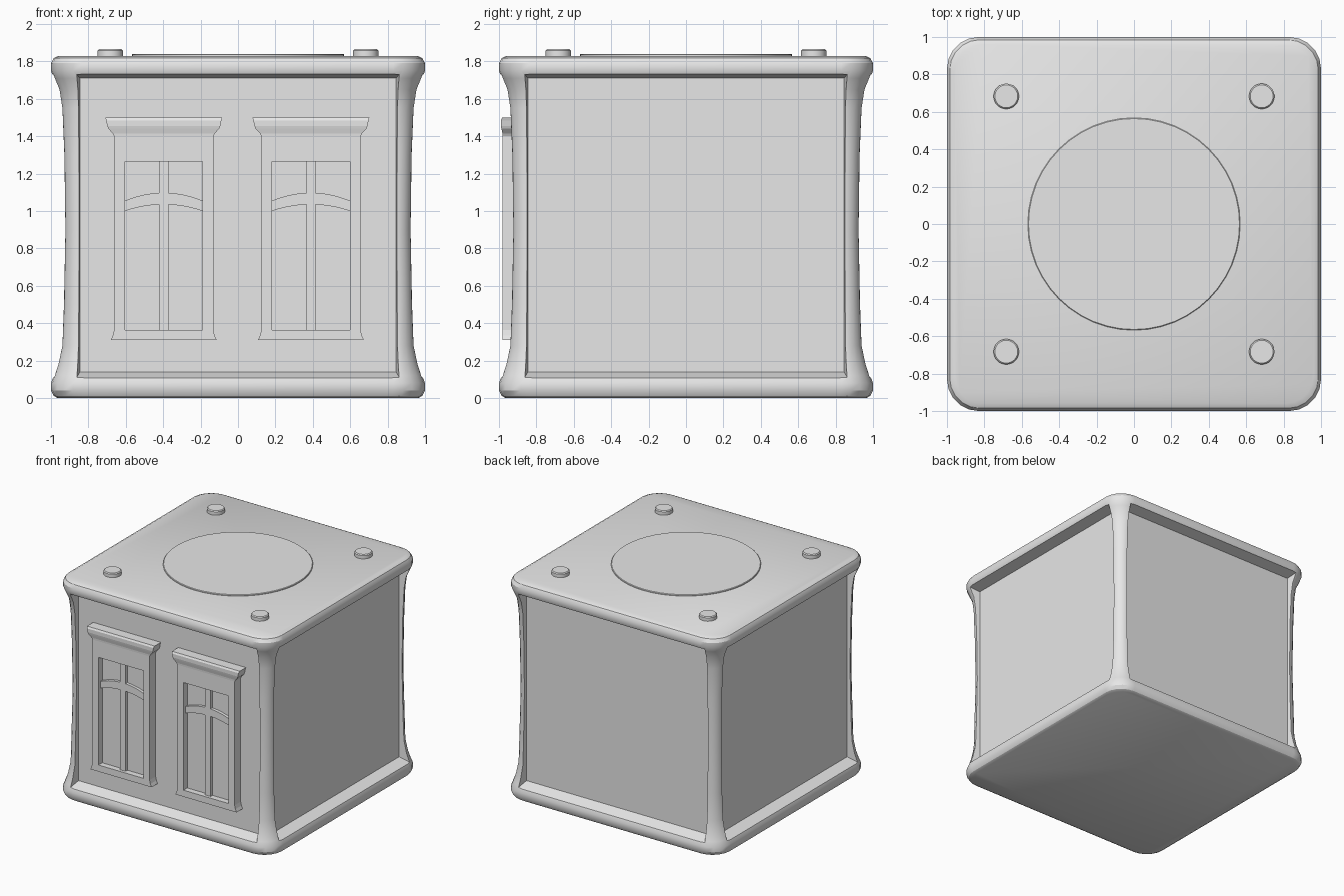
import bpy, bmesh, math

if "Cube" in bpy.data.objects:
    bpy.data.objects.remove(bpy.data.objects["Cube"])

grey = bpy.data.materials.new("light grey")
grey.diffuse_color = (0.8, 0.8, 0.8, 1)
grey.use_nodes = True
grey.node_tree.nodes["Principled BSDF"].inputs["Base Color"].default_value = grey.diffuse_color


def finish(name, bm):
    bmesh.ops.recalc_face_normals(bm, faces=bm.faces)
    me = bpy.data.meshes.new(name)
    bm.to_mesh(me)
    bm.free()
    me.materials.append(grey)
    ob = bpy.data.objects.new(name, me)
    bpy.context.collection.objects.link(ob)
    return ob


def loft(bm, rings):
    """Skin closed rings of equal length and cap both ends."""
    rows = [[bm.verts.new(p) for p in r] for r in rings]
    n = len(rows[0])
    for a, b in zip(rows, rows[1:]):
        for i in range(n):
            j = (i + 1) % n
            bm.faces.new((a[i], a[j], b[j], b[i]))
    bm.faces.new(rows[0][::-1])
    bm.faces.new(rows[-1])


def rounded_square(h, r, z, segs=5):
    pts = []
    for k, (sx, sy) in enumerate([(1, 1), (-1, 1), (-1, -1), (1, -1)]):
        for i in range(segs + 1):
            a = math.pi / 2 * (k + i / segs)
            pts.append((sx * (h - r) + r * math.cos(a), sy * (h - r) + r * math.sin(a), z))
    return pts


def rect_xz(x0, x1, z0, z1, y):
    return [(x0, y, z0), (x1, y, z0), (x1, y, z1), (x0, y, z1)]


def activate(ob):
    bpy.ops.object.select_all(action='DESELECT')
    ob.select_set(True)
    bpy.context.view_layer.objects.active = ob


def smooth(ob):
    activate(ob)
    bpy.ops.object.shade_smooth_by_angle(angle=math.radians(30))


def carve(ob, cutter):
    cutter.hide_render = True
    mod = ob.modifiers.new("carve", 'BOOLEAN')
    mod.operation = 'DIFFERENCE'
    mod.solver = 'EXACT'
    mod.object = cutter
    activate(ob)
    bpy.ops.object.modifier_apply(modifier=mod.name)
    bpy.data.objects.remove(cutter)


# body: waisted rounded block (height, half width, corner radius)
profile = [(0, .965, .15), (.012, .985, .16), (.04, 1, .17), (.08, 1, .17), (.12, .985, .16),
           (.18, .965, .14), (.28, .942, .11), (.5, .932, .09), (.9, .925, .09),
           (1.3, .93, .09), (1.55, .942, .11), (1.65, .96, .14), (1.71, .985, .16),
           (1.75, 1, .17), (1.79, 1, .17), (1.817, .985, .16), (1.83, .96, .15)]
bm = bmesh.new()
loft(bm, [rounded_square(h, r, z) for z, h, r in profile])
body = finish("body_frame", bm)

# recessed panels on all four sides, with sloping borders
bm = bmesh.new()
for k in range(4):
    c, s = round(math.cos(k * math.pi / 2)), round(math.sin(k * math.pi / 2))
    rings = [rect_xz(-.845, .845, .14, 1.71, -.90), rect_xz(-.875, .875, .087, 1.745, -1.05)]
    loft(bm, [[(x * c - y * s, x * s + y * c, z) for x, y, z in r] for r in rings])
carve(body, finish("panel_cutter", bm))
smooth(body)


# top disc and corner studs
def disc(name, x, y, r, top, bevel, segs):
    bm = bmesh.new()
    loft(bm, [[(x + q * math.cos(2 * math.pi * i / segs), y + q * math.sin(2 * math.pi * i / segs), z)
               for i in range(segs)]
              for q, z in [(r, 1.82), (r, top - bevel), (r - bevel, top)]])
    smooth(finish(name, bm))


disc("top_disc", 0, 0, .568, 1.84, .004, 48)
for sx in (-1, 1):
    for sy in (-1, 1):
        disc("top_stud", sx * .683, sy * .683, .068, 1.865, .007, 24)


# windows: surround with cornice and flared sill, (height, half width, front depth)
surround = [(.31, .283, .98), (.335, .272, .98), (.365, .265, .98), (1.40, .265, .98),
            (1.415, .273, .981), (1.44, .296, .987), (1.455, .302, .99), (1.485, .308, .99),
            (1.50, .313, .982)]
for side, cx in (("left", -.397), ("right", .39)):
    bm = bmesh.new()
    loft(bm, [[(cx - w, -d, z), (cx + w, -d, z), (cx + w, -.88, z), (cx - w, -.88, z)]
              for z, w, d in surround])
    frame = finish(side + "_window_surround", bm)
    bm = bmesh.new()
    loft(bm, [rect_xz(cx - .208, cx + .208, .365, 1.265, y) for y in (-.93, -1.1)])
    carve(frame, finish("opening_cutter", bm))

    # upright bar and arched crossbar
    bm = bmesh.new()
    loft(bm, [rect_xz(cx - .025, cx + .025, .36, 1.27, y) for y in (-.92, -.955)])
    for s in (-1, 1):
        xs = [s * (.025 + .187 * i / 5) for i in range(6)]
        low = [(x, 1.035 - .035 * (x / .208) ** 2) for x in xs]
        high = [(x, 1.098 - .043 * (x / .208) ** 2) for x in xs]
        loft(bm, [[(cx + x, y, z) for x, z in low + high[::-1]] for y in (-.92, -.955)])
    finish(side + "_window_bars", bm)
